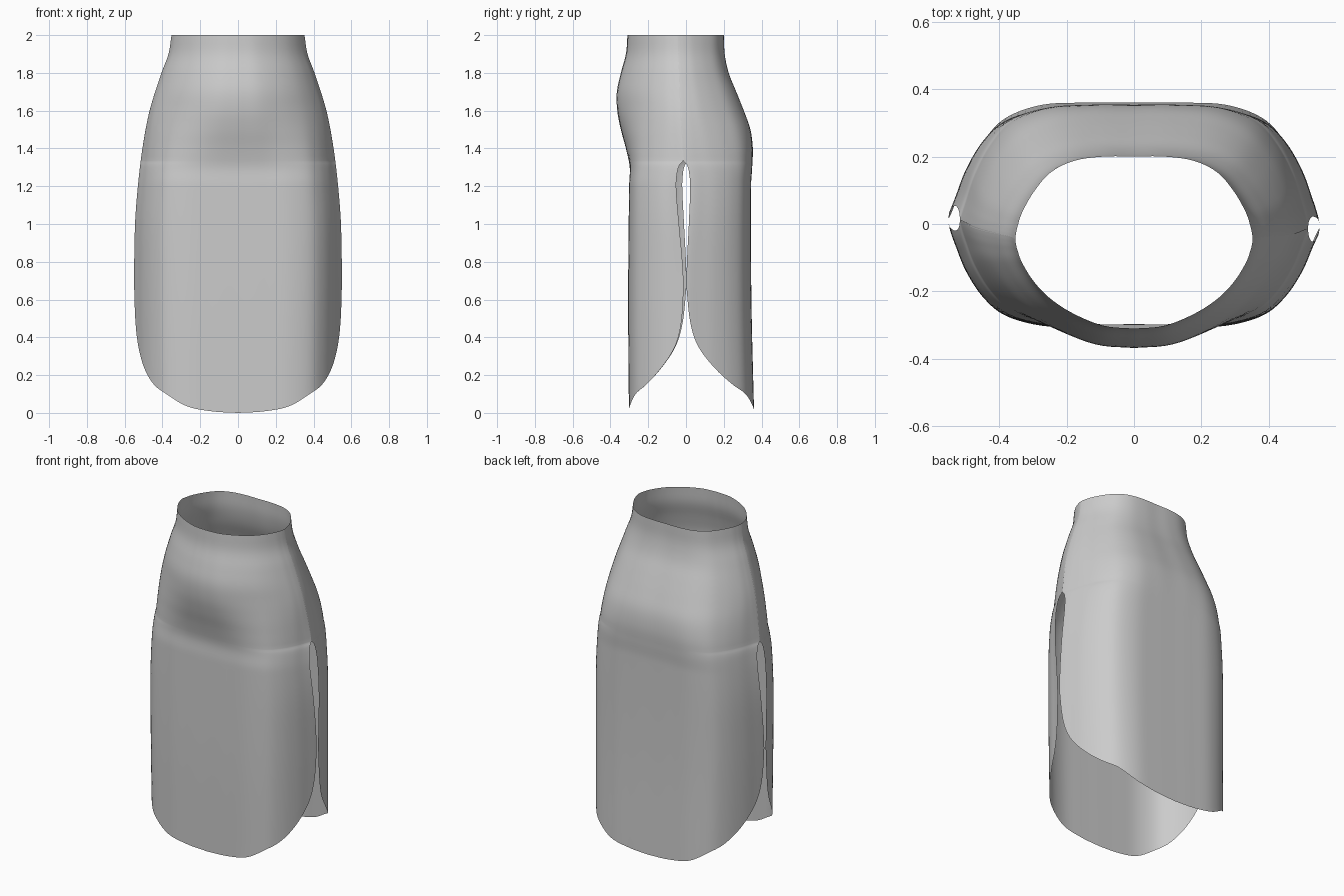
import bpy, bmesh

if "Cube" in bpy.data.objects:
    bpy.data.objects.remove(bpy.data.objects["Cube"])

# Smooth interpolation through (t, value) pairs
def curve(pts):
    n = len(pts)
    def slope(i):
        a, b = pts[max(i - 1, 0)], pts[min(i + 1, n - 1)]
        return (b[1] - a[1]) / (b[0] - a[0])
    def f(t):
        t = min(max(t, pts[0][0]), pts[-1][0])
        i = max(k for k in range(n - 1) if pts[k][0] <= t)
        (t0, v0), (t1, v1) = pts[i], pts[i + 1]
        h = t1 - t0
        s = (t - t0) / h
        return (v0 * (1 + 2 * s) * (1 - s) ** 2 + v1 * s * s * (3 - 2 * s)
                + h * s * (1 - s) * ((1 - s) * slope(i) - s * slope(i + 1)))
    return f

def seq(vals):
    return curve(list(enumerate(vals)))

# Profiles over height: half width, front and back depth, seam, slit half gap
SLIT = 1.335
width = curve([(0, .54), (.4, .547), (.7, .55), (1, .545), (1.2, .53), (1.4, .506),
               (1.6, .468), (1.8, .405), (1.9, .368), (2, .352)])
front = curve([(0, -.302), (.6, -.306), (1.2, -.301), (1.3, -.298), (1.4, -.318),
               (1.5, -.345), (1.6, -.364), (1.7, -.366), (1.8, -.345), (1.9, -.318), (2, -.31)])
back = curve([(0, .36), (.6, .346), (1.2, .344), (1.3, .35), (1.4, .353), (1.5, .34),
              (1.6, .305), (1.7, .265), (1.8, .225), (1.9, .204), (2, .2)])
seam = curve([(0, 0), (1.3, 0), (1.6, -.02), (2, -.045)])
skew = curve([(0, .005), (.7, .008), (1.2, .016), (1.4, .012), (2, 0)])
gap = curve([(0, .004), (.6, .005), (.8, .012), (1, .026), (1.2, .037), (1.28, .03),
             (1.315, .018), (SLIT, 0), (2, 0)])

# Cross-sections from centre line to side seam, as fractions of width and depth
low_x = seq([0, .25, .5, .7, .82, .91, .965, .99, 1])
low_y = seq([1, 1, .985, .88, .69, .43, .18, .06, 0])
top_x = seq([0, .25, .5, .7, .84, .94, .98, .995, 1])
waist_back_y = seq([1, 1, .95, .81, .58, .33, .16, .06, 0])
waist_front_y = seq([1, .97, .84, .67, .48, .27, .13, .05, 0])
hem = seq([0, .008, .035, .1, .15, .235, .35, .48, .68])

def smooth(a, b, z):
    s = min(max((z - a) / (b - a), 0), 1)
    return s * s * (3 - 2 * s)

def point(t, z, side, depth, waist_y):
    m = smooth(1.22, 1.65, z)
    fx = low_x(t) * (1 - m) + top_x(t) * m
    fy = low_y(t) * (1 - m) + waist_y(t) * m
    d = depth(z)
    edge = seam(z) - side * skew(z) * (t / 8) ** 4
    edge += gap(z) * (1 if d > 0 else -1)
    return side * width(z) * fx, edge + (d - edge) * fy, z

# Skirt: front and back panels, welded above the side slits
bm = bmesh.new()
COLS, LOW, HIGH = 40, 48, 28
for depth, waist_y in ((front, waist_front_y), (back, waist_back_y)):
    grid = []
    for c in range(-COLS, COLS + 1):
        t, side = 8 * abs(c) / COLS, (1 if c >= 0 else -1)
        h = hem(t)
        zs = [h + (SLIT - h) * (1 - (1 - k / LOW) ** 1.4) for k in range(LOW)]
        zs += [SLIT + (2 - SLIT) * k / HIGH for k in range(HIGH + 1)]
        grid.append([bm.verts.new(point(t, z, side, depth, waist_y)) for z in zs])
    for a, b in zip(grid, grid[1:]):
        for k in range(len(a) - 1):
            q = (a[k], b[k], b[k + 1], a[k + 1])
            bm.faces.new(q if depth is front else q[::-1])
bmesh.ops.remove_doubles(bm, verts=bm.verts, dist=.0003)
for f in bm.faces:
    f.smooth = True
mesh = bpy.data.meshes.new("skirt")
bm.to_mesh(mesh)
bm.free()
bpy.context.collection.objects.link(bpy.data.objects.new("skirt", mesh))
